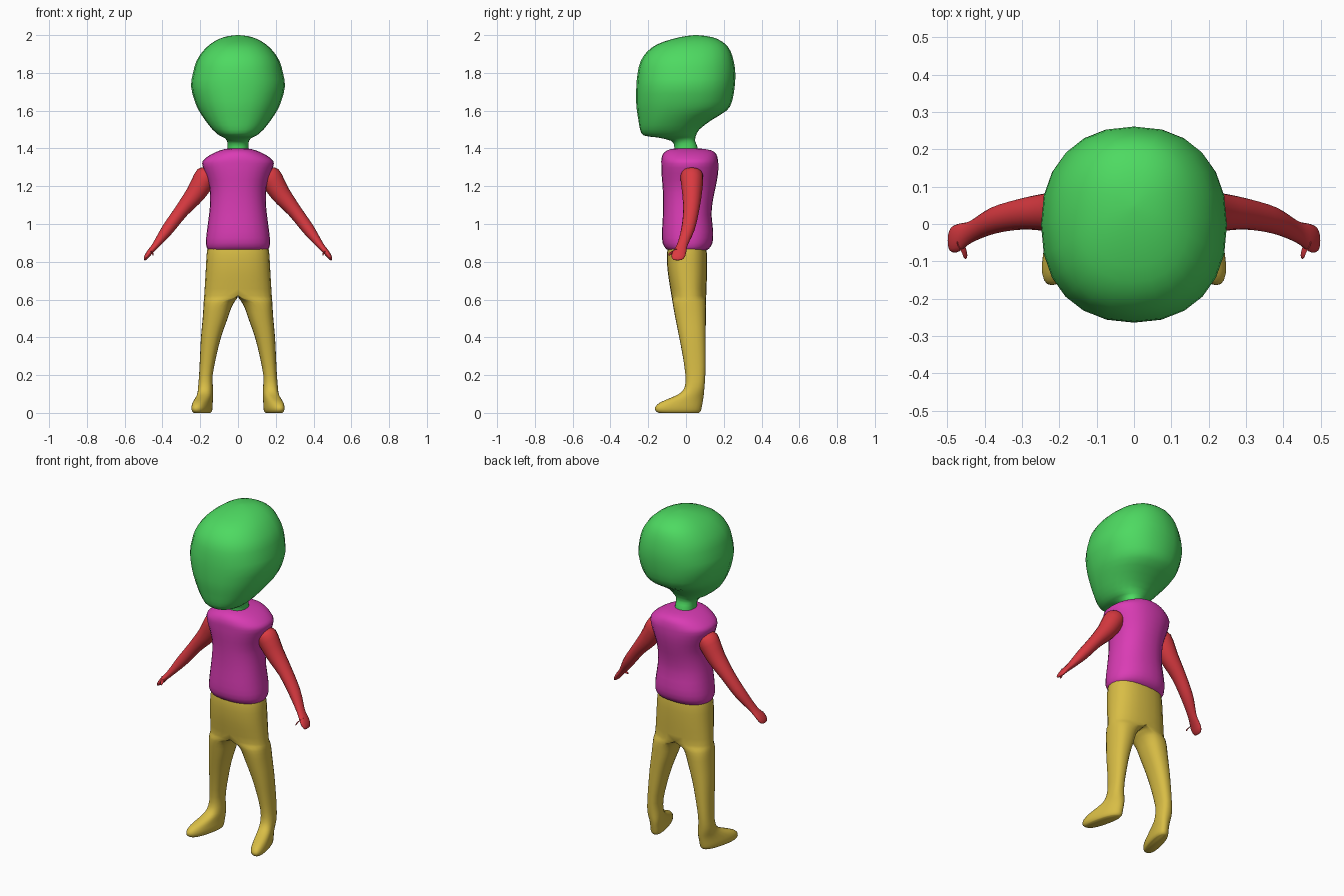
import bpy, bmesh, math


def material(name, rgb):
    m = bpy.data.materials.new(name)
    m.diffuse_color = (*rgb, 1)
    return m


GREEN = material("green", (0.075, 0.70, 0.12))
MAGENTA = material("magenta", (0.70, 0.045, 0.46))
RED = material("red", (0.70, 0.042, 0.052))
YELLOW = material("yellow", (0.69, 0.51, 0.06))


def smooth_rows(rows, steps):
    """Catmull-Rom interpolation between cross-section rows."""
    out = []
    for i in range(len(rows) - 1):
        p0, p1, p2 = rows[max(i - 1, 0)], rows[i], rows[i + 1]
        p3 = rows[min(i + 2, len(rows) - 1)]
        for s in range(steps):
            t = s / steps
            out.append([0.5 * (2 * b + (c - a) * t + (2 * a - 5 * b + 4 * c - d) * t * t
                               + (3 * b - a - 3 * c + d) * t ** 3)
                        for a, b, c, d in zip(p0, p1, p2, p3)])
    out.append(rows[-1])
    return out


def loft(name, mat, rows, point, sides=24, steps=3, mirror=False):
    """Skin a tube through the rows; point(row, cos, sin) places each vertex."""
    bm = bmesh.new()
    rings = []
    for row in smooth_rows(rows, steps):
        ring = []
        for k in range(sides):
            a = math.tau * k / sides
            ring.append(bm.verts.new(point(row, math.cos(a), math.sin(a))))
        rings.append(ring)
    for lo, hi in zip(rings, rings[1:]):
        for k in range(sides):
            j = (k + 1) % sides
            bm.faces.new((lo[k], lo[j], hi[j], hi[k]))
    bm.faces.new(rings[0])
    bm.faces.new(rings[-1])
    # Open the inner wall on the mirror plane
    if mirror:
        wall = [f for f in bm.faces if all(abs(v.co.x) < 1e-4 for v in f.verts)]
        bmesh.ops.delete(bm, geom=wall, context='FACES')
    bmesh.ops.remove_doubles(bm, verts=bm.verts, dist=1e-5)
    bmesh.ops.recalc_face_normals(bm, faces=bm.faces)
    me = bpy.data.meshes.new(name)
    bm.to_mesh(me)
    bm.free()
    me.materials.append(mat)
    ob = bpy.data.objects.new(name, me)
    bpy.context.collection.objects.link(ob)
    if mirror:
        mod = ob.modifiers.new("mirror", 'MIRROR')
        mod.use_clip = True
        mod.merge_threshold = 0.0005
    bpy.ops.object.select_all(action='DESELECT')
    ob.select_set(True)
    bpy.context.view_layer.objects.active = ob
    bpy.ops.object.shade_smooth_by_angle(angle=math.radians(60))
    return ob


def rounded(c, power):
    return math.copysign(abs(c) ** power, c)


# Rows: height, half width, front y, back y
def body_point(row, c, s):
    z, w, y0, y1 = row
    return (w * rounded(c, 0.88), (y0 + y1) / 2 + (y1 - y0) / 2 * rounded(s, 0.88), z)


# Head and neck
loft("head", GREEN, [
    (1.37, 0.058, -0.062, 0.066), (1.41, 0.055, -0.062, 0.060),
    (1.44, 0.058, -0.078, 0.048), (1.458, 0.075, -0.15, 0.050),
    (1.468, 0.098, -0.222, 0.053), (1.50, 0.135, -0.243, 0.070),
    (1.55, 0.174, -0.252, 0.135), (1.60, 0.207, -0.260, 0.215),
    (1.65, 0.229, -0.264, 0.244), (1.73, 0.249, -0.263, 0.258),
    (1.80, 0.238, -0.256, 0.261), (1.86, 0.221, -0.241, 0.253),
    (1.91, 0.190, -0.208, 0.238), (1.95, 0.150, -0.155, 0.212),
    (1.98, 0.100, -0.070, 0.165), (1.995, 0.050, 0.0, 0.11),
    (2.0, 0.004, 0.045, 0.055)], body_point, steps=2)

# Sleeveless top
loft("torso", MAGENTA, [
    (0.855, 0.145, -0.080, 0.095), (0.868, 0.162, -0.105, 0.120),
    (0.90, 0.170, -0.124, 0.140), (0.96, 0.165, -0.127, 0.144),
    (1.05, 0.153, -0.122, 0.135), (1.13, 0.147, -0.121, 0.143),
    (1.20, 0.152, -0.124, 0.158), (1.27, 0.175, -0.130, 0.170),
    (1.32, 0.190, -0.131, 0.171), (1.345, 0.176, -0.130, 0.168),
    (1.37, 0.140, -0.122, 0.160), (1.39, 0.094, -0.100, 0.135),
    (1.40, 0.050, -0.055, 0.070), (1.40, 0.004, 0.0, 0.01)],
    body_point, sides=28, steps=2)


# Trousers and feet; rows: height, centre x, outer, inner, front y, back y, toe-out
def leg_point(row, c, s):
    z, cx, out, inn, y0, y1, toe = row
    y = (y0 + y1) / 2 + (y1 - y0) / 2 * rounded(s, 0.85)
    x = cx + rounded(c, 0.85) * (out if c > 0 else inn) - toe * (y - 0.045)
    x = max(0.0, x)
    return (x if x > 5e-4 else 0.0, y, z)


loft("trousers", YELLOW, [
    (0.88, 0, 0.160, 0, -0.095, 0.105, 0), (0.84, 0, 0.166, 0, -0.101, 0.111, 0),
    (0.77, 0, 0.170, 0, -0.099, 0.112, 0), (0.70, 0, 0.174, 0, -0.090, 0.110, 0),
    (0.62, 0, 0.179, 0, -0.077, 0.107, 0),
    (0.595, 0.070, 0.111, 0.056, -0.073, 0.106, 0),
    (0.56, 0.105, 0.078, 0.071, -0.067, 0.106, 0),
    (0.50, 0.121, 0.066, 0.066, -0.056, 0.105, 0),
    (0.40, 0.143, 0.053, 0.053, -0.036, 0.104, 0),
    (0.30, 0.158, 0.043, 0.043, -0.017, 0.104, 0),
    (0.20, 0.170, 0.036, 0.036, -0.003, 0.102, 0),
    (0.14, 0.172, 0.039, 0.039, -0.006, 0.098, 0.05),
    (0.105, 0.171, 0.040, 0.040, -0.030, 0.095, 0.15),
    (0.08, 0.170, 0.041, 0.041, -0.080, 0.092, 0.22),
    (0.055, 0.170, 0.043, 0.043, -0.138, 0.088, 0.24),
    (0.03, 0.170, 0.045, 0.045, -0.163, 0.083, 0.24),
    (0.01, 0.170, 0.042, 0.042, -0.160, 0.078, 0.24),
    (0.0, 0.170, 0.034, 0.034, -0.145, 0.068, 0.24)],
    leg_point, sides=24, steps=2, mirror=True)


# Limb rows: centre x, y, z, radius across, radius along y
def arm_point(row, c, s):
    x, y, z, r, ry = row
    return (x + 0.82 * r * c, y + ry * s, z + 0.57 * r * c)


# Arms with flat hands
loft("arm", RED, [
    (0.130, 0.030, 1.275, 0.040, 0.040), (0.166, 0.031, 1.255, 0.060, 0.060),
    (0.225, 0.032, 1.160, 0.052, 0.052), (0.300, 0.027, 1.068, 0.038, 0.042),
    (0.374, 0.010, 0.970, 0.032, 0.036), (0.435, -0.020, 0.888, 0.019, 0.029),
    (0.468, -0.036, 0.850, 0.015, 0.037), (0.485, -0.041, 0.826, 0.012, 0.035),
    (0.494, -0.044, 0.812, 0.006, 0.024), (0.496, -0.044, 0.809, 0.002, 0.008)],
    arm_point, sides=16, steps=3, mirror=True)

# Thumbs
loft("thumb", RED, [
    (0.466, -0.050, 0.862, 0.010, 0.012), (0.456, -0.070, 0.852, 0.008, 0.010),
    (0.452, -0.084, 0.842, 0.007, 0.009), (0.451, -0.090, 0.834, 0.002, 0.003)],
    arm_point, sides=10, steps=2, mirror=True)
